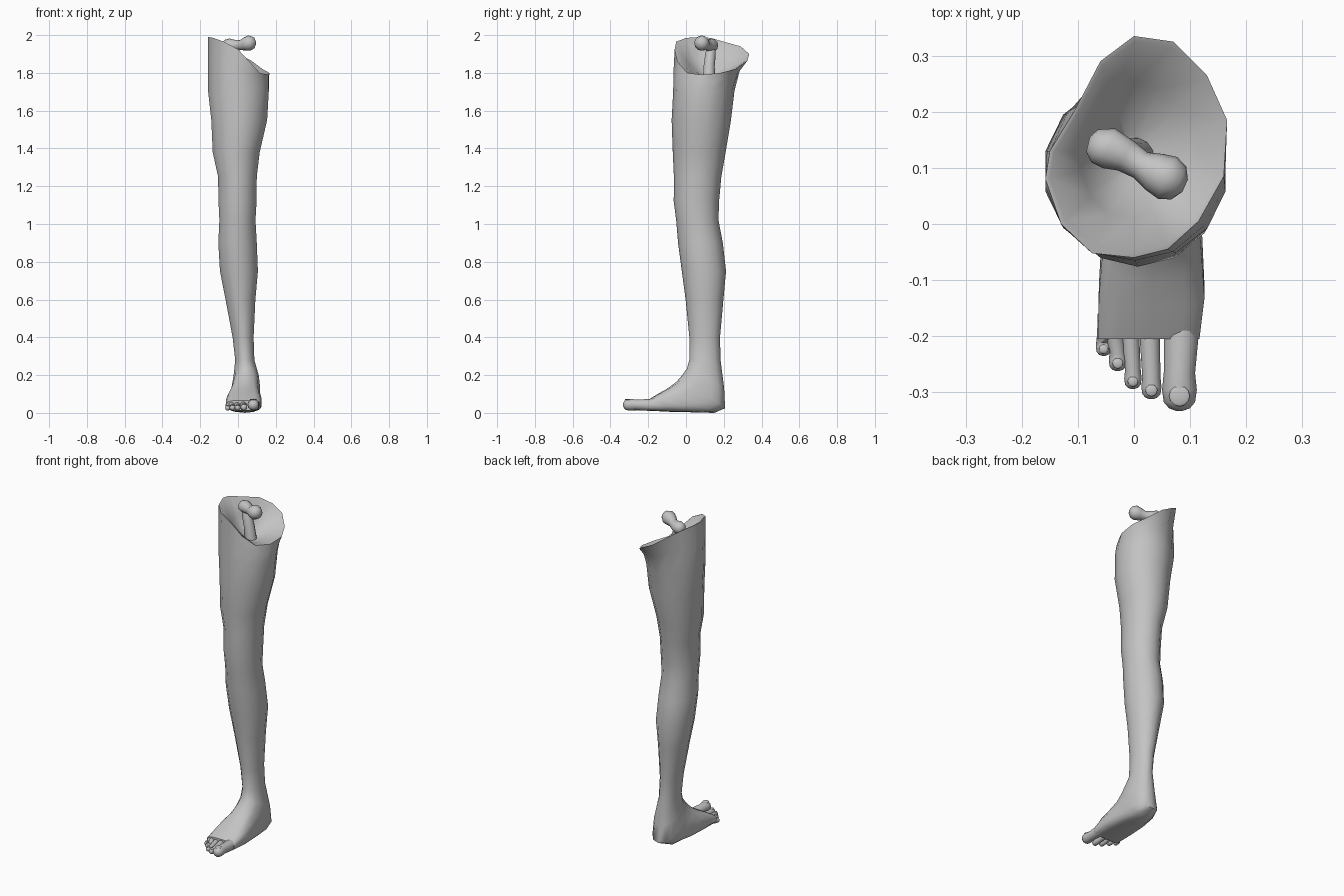
import bpy, bmesh, math
from mathutils import Vector

if "Cube" in bpy.data.objects:
    bpy.data.objects.remove(bpy.data.objects["Cube"])

grey = bpy.data.materials.new("plain grey")
grey.use_nodes = True
grey.diffuse_color = (0.55, 0.55, 0.55, 1)
grey.node_tree.nodes["Principled BSDF"].inputs["Base Color"].default_value = grey.diffuse_color

SIDES = 14


def loft(name, rings, sharp=50):
    """Skin a list of equal-length point rings and close both ends."""
    bm = bmesh.new()
    rows = [[bm.verts.new(p) for p in ring] for ring in rings]
    for low, high in zip(rows, rows[1:]):
        for i in range(len(low)):
            j = (i + 1) % len(low)
            bm.faces.new((low[i], low[j], high[j], high[i]))
    bm.faces.new(rows[0])
    bm.faces.new(rows[-1])
    bmesh.ops.recalc_face_normals(bm, faces=bm.faces)
    mesh = bpy.data.meshes.new(name)
    bm.to_mesh(mesh)
    bm.free()
    obj = bpy.data.objects.new(name, mesh)
    bpy.context.collection.objects.link(obj)
    mesh.materials.append(grey)
    bpy.ops.object.select_all(action="DESELECT")
    obj.select_set(True)
    bpy.context.view_layer.objects.active = obj
    bpy.ops.object.shade_smooth_by_angle(angle=math.radians(sharp))
    return obj


def section(x0, x1, front, back, power=1.0):
    """Rounded ring spanning x0..x1 and the (y, z) points front..back."""
    a, b = Vector((0, *front)), Vector((0, *back))
    mid, half = (a + b) / 2, (b - a) / 2
    ring = []
    for i in range(SIDES):
        t = math.pi / 2 + (i - 3) * math.tau / SIDES
        u = math.copysign(abs(math.cos(t)) ** power, math.cos(t))
        v = math.copysign(abs(math.sin(t)) ** power, math.sin(t))
        ring.append(mid + half * v + Vector(((x0 + x1) / 2 + (x1 - x0) / 2 * u, 0, 0)))
    return ring


def tube(name, path, sides=12):
    """Round tube through (x, y, z, radius) stations."""
    pts = [Vector(p[:3]) for p in path]
    rings = []
    for i, p in enumerate(pts):
        way = pts[min(i + 1, len(pts) - 1)] - pts[max(i - 1, 0)]
        turn = way.to_track_quat("Z", "Y")
        rings.append([p + turn @ Vector((math.cos(t), math.sin(t), 0)) * path[i][3]
                      for t in (k * math.tau / sides for k in range(sides))])
    return loft(name, rings, 70)


# Foot sections, from the toe line back over the instep to the heel
foot = [
    (-.066, .118, (-.205, .066), (-.205, .012), .6),
    (-.064, .127, (-.15, .1), (-.09, .006), .6),
    (-.058, .122, (-.1, .128), (.04, .003), .6),
    (-.042, .116, (-.05, .165), (.15, 0), .65),
    (-.035, .118, (-.02, .2), (.207, .025), .75),
    (-.025, .112, (.005, .235), (.202, .13), .9),
]

# Leg sections: height, right edge, left edge, front, back
leg = [
    (.28, -.016, .088, .018, .183),
    (.4, -.03, .084, .018, .18),
    (.6, -.068, .094, -.002, .198),
    (.75, -.098, .108, -.022, .212),
    (.9, -.107, .102, -.042, .195),
    (1.02, -.101, .095, -.052, .172),
    (1.12, -.106, .101, -.065, .175),
    (1.25, -.108, .102, -.064, .187),
    (1.38, -.137, .118, -.07, .21),
    (1.55, -.145, .158, -.076, .238),
    (1.7, -.162, .167, -.068, .256),
]

# Slanted open rim at the top of the thigh
rim = [Vector(p) for p in (
    (.166, .185, 1.8), (.13, .265, 1.82), (.07, .325, 1.865), (0, .335, 1.9),
    (-.06, .29, 1.94), (-.107, .2, 1.965), (-.15, .13, 1.985), (-.158, .08, 1.99),
    (-.13, 0, 1.985), (-.075, -.052, 1.965), (0, -.06, 1.925), (.06, -.045, 1.86),
    (.115, .005, 1.8), (.16, .085, 1.79))]
core = Vector((0, .12, 1.77))

rings = [section(*s) for s in foot]
rings += [section(x0, x1, (y0, z), (y1, z)) for z, x0, x1, y0, y1 in leg]
thigh_top = rings[-1]
flare = []
for low, high in zip(thigh_top, rim):
    p = low.lerp(high, .35)
    p.z = low.z + (high.z - low.z) * .55
    flare.append(p)
rings += [flare, rim]

# Hollow inside the rim, sinking towards the bone
for shrink, sink in ((.95, .01), (.6, .5), (.2, .95)):
    ring = []
    for p in rim:
        q = core + (p - core) * shrink
        q.z = p.z + (core.z - p.z) * sink
        ring.append(q)
    rings.append(ring)
loft("leg_and_foot", rings)

# Thigh bone: shaft, then the side knob, neck and ball as one piece
tube("bone_shaft", [(.005, .12, 1.75, .034), (-.01, .123, 1.84, .03),
                    (-.03, .13, 1.9, .028), (-.045, .136, 1.95, .022)])
tube("bone_head", [(-.082, .142, 1.945, .014), (-.07, .139, 1.945, .03),
                   (-.045, .135, 1.945, .037), (-.015, .122, 1.945, .03),
                   (.012, .105, 1.947, .026), (.038, .092, 1.953, .036),
                   (.06, .082, 1.958, .041), (.08, .073, 1.958, .032),
                   (.091, .068, 1.958, .012)])

# Toes: base x, tip x, tip y, radius, with a thin nail on each
toes = {
    "little_toe": (-.052, -.054, -.235, .014),
    "fourth_toe": (-.034, -.029, -.262, .016),
    "middle_toe": (-.006, -.002, -.294, .0155),
    "second_toe": (.028, .031, -.312, .018),
    "big_toe": (.084, .081, -.333, .031),
}
for name, (xa, xb, tip, r) in toes.items():
    z = .012 + r
    path = [(xa, -.16, .04, r * .9), (xa, -.2, .042, r)]
    for back, size in ((2.2, .9), (1.2, 1), (.5, .9), (.15, .6), (0, .2)):
        path.append((xb, tip + back * r, z, r * size))
    tube(name, path)
    bpy.ops.mesh.primitive_uv_sphere_add(segments=12, ring_count=6, radius=1,
                                         location=(xb, tip + r * .85, z + r * .9))
    nail = bpy.context.object
    nail.name = name + "_nail"
    nail.scale = (r * .6, r * .6, .004)
    nail.data.materials.append(grey)
    bpy.ops.object.shade_smooth_by_angle(angle=math.radians(60))
